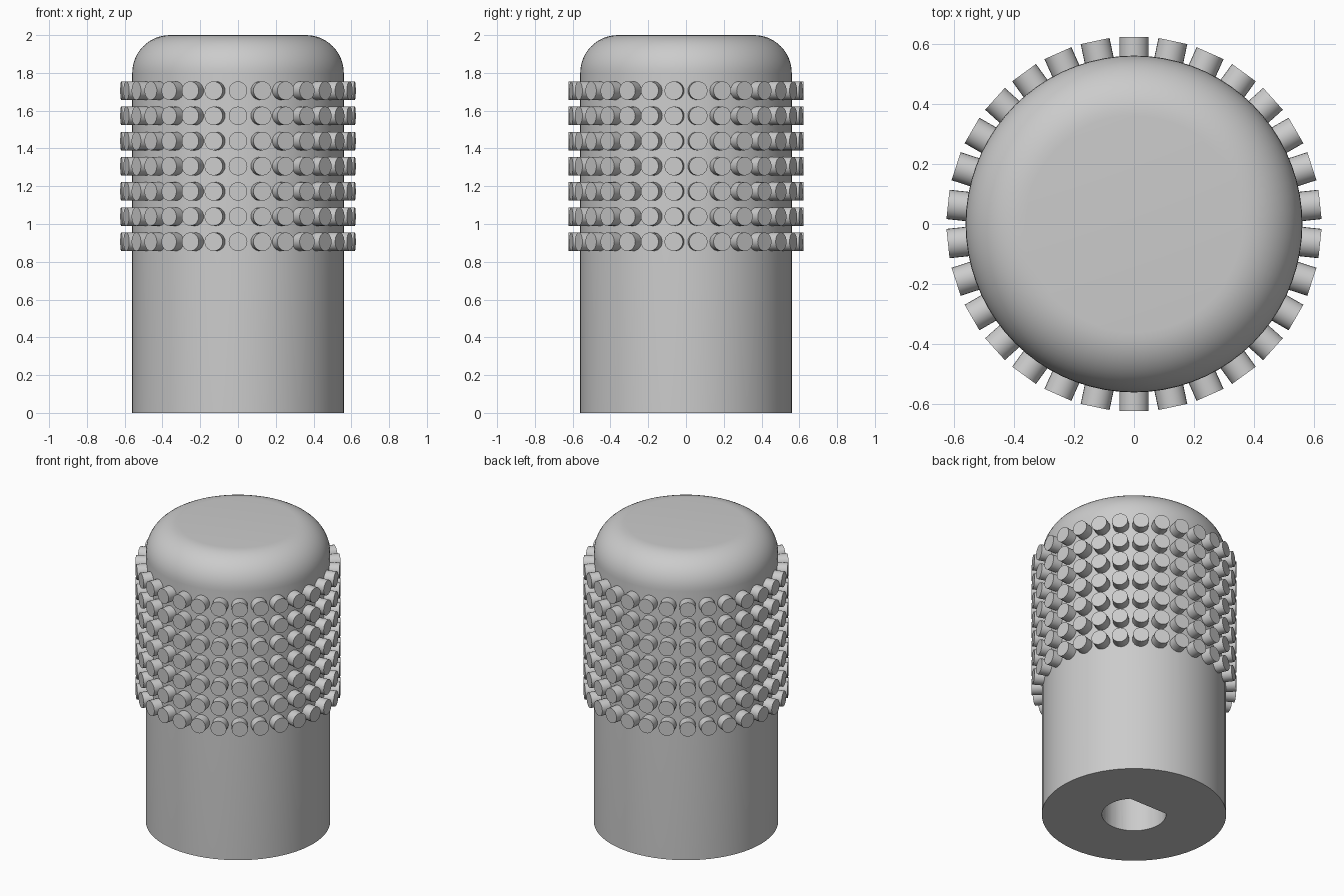
import bpy, bmesh, math
from mathutils import Matrix

if "Cube" in bpy.data.objects:
    bpy.data.objects.remove(bpy.data.objects["Cube"])

R, H, FILLET = 0.56, 2.0, 0.2
BORE_R, BORE_FLAT, BORE_DEPTH = 0.195, 0.134, 1.2

grey = bpy.data.materials.new("light grey")
grey.diffuse_color = (0.6, 0.6, 0.6, 1)
grey.use_nodes = True
grey.node_tree.nodes["Principled BSDF"].inputs["Base Color"].default_value = grey.diffuse_color


def finish(bm, name):
    bmesh.ops.recalc_face_normals(bm, faces=bm.faces)
    mesh = bpy.data.meshes.new(name)
    bm.to_mesh(mesh)
    bm.free()
    ob = bpy.data.objects.new(name, mesh)
    bpy.context.collection.objects.link(ob)
    mesh.materials.append(grey)
    return ob


def smooth(ob):
    bpy.ops.object.select_all(action='DESELECT')
    ob.select_set(True)
    bpy.context.view_layer.objects.active = ob
    bpy.ops.object.shade_smooth_by_angle(angle=math.radians(30))


# Knob body: lathed profile with a rounded top edge
profile = [(0, 0), (R, 0)]
for i in range(13):
    a = math.radians(90 * i / 12)
    profile.append((R - FILLET + FILLET * math.cos(a), H - FILLET + FILLET * math.sin(a)))
profile.append((0, H))
bm = bmesh.new()
verts = [bm.verts.new((r, 0, z)) for r, z in profile]
edges = [bm.edges.new(pair) for pair in zip(verts, verts[1:])]
bmesh.ops.spin(bm, geom=verts + edges, cent=(0, 0, 0), axis=(0, 0, 1),
               angle=2 * math.pi, steps=72)
bmesh.ops.remove_doubles(bm, verts=bm.verts, dist=1e-4)
body = finish(bm, "knob_body")

# D-shaped shaft bore, flat towards +y
bm = bmesh.new()
start = math.asin(BORE_FLAT / BORE_R)
sweep = math.pi + 2 * start
ring = []
for i in range(41):
    a = math.pi - start + sweep * i / 40
    ring.append(bm.verts.new((BORE_R * math.cos(a), BORE_R * math.sin(a), -0.1)))
face = bm.faces.new(ring)
top = bmesh.ops.extrude_face_region(bm, geom=[face])["geom"]
bmesh.ops.translate(bm, vec=(0, 0, BORE_DEPTH + 0.1),
                    verts=[v for v in top if isinstance(v, bmesh.types.BMVert)])
cutter = finish(bm, "bore_cutter")
cutter.hide_render = True
mod = body.modifiers.new("shaft_bore", 'BOOLEAN')
mod.operation, mod.solver, mod.object = 'DIFFERENCE', 'EXACT', cutter
bpy.context.view_layer.objects.active = body
bpy.ops.object.modifier_apply(modifier=mod.name)
bpy.data.objects.remove(cutter)
smooth(body)

# Grip studs: seven rings of thirty radial pegs
INNER, OUTER = 0.53, 0.622
bm = bmesh.new()
for row in range(7):
    z = 0.906 + row * 0.1333
    for k in range(30):
        m = (Matrix.Rotation(math.radians(90 + 12 * k), 4, 'Z')
             @ Matrix.Translation(((INNER + OUTER) / 2, 0, z))
             @ Matrix.Rotation(math.pi / 2, 4, 'Y'))
        bmesh.ops.create_cone(bm, cap_ends=True, segments=24, radius1=0.049,
                              radius2=0.049, depth=OUTER - INNER, matrix=m)
smooth(finish(bm, "grip_studs"))
